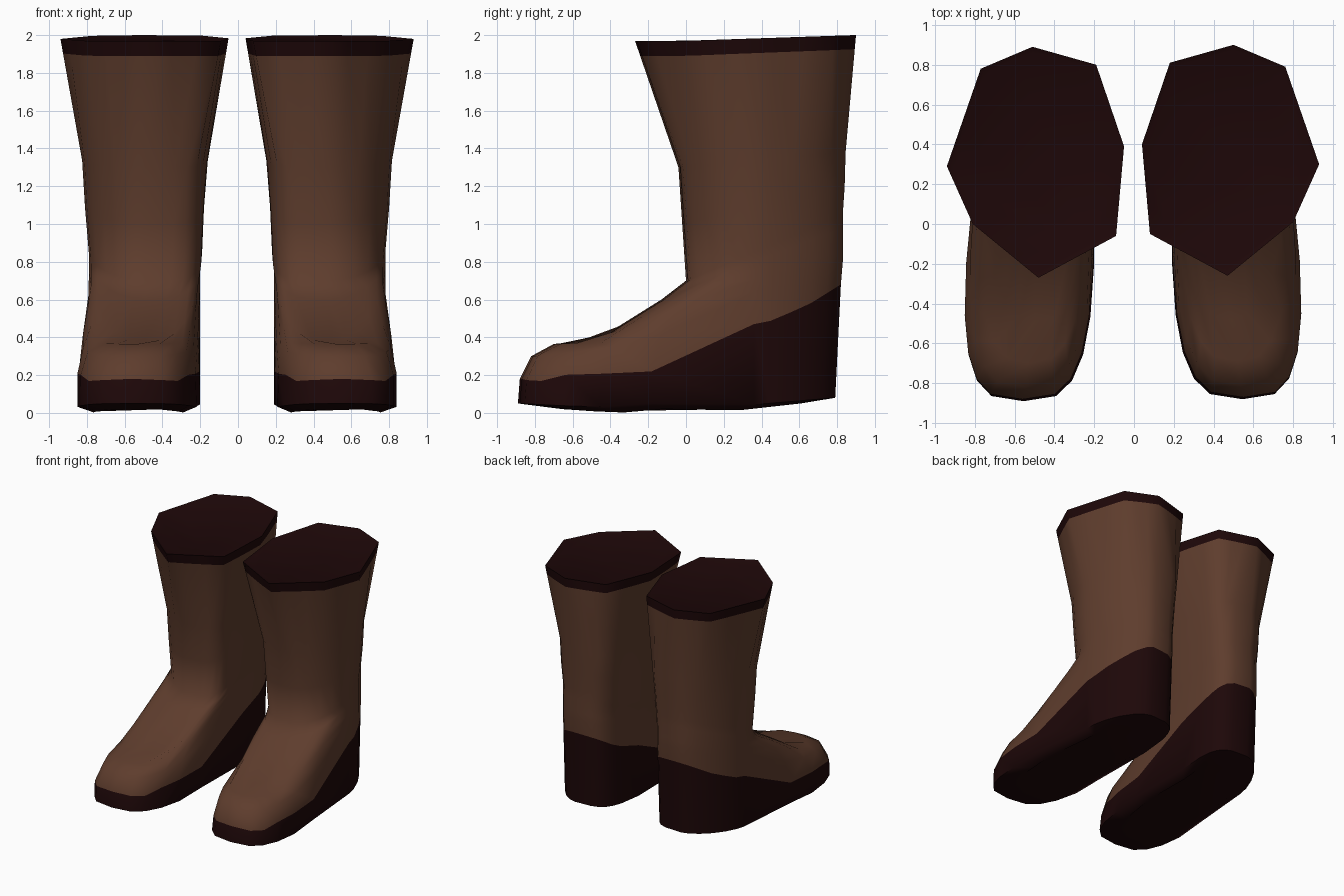
import bpy, bmesh, math
from mathutils import Vector

if "Cube" in bpy.data.objects:
    bpy.data.objects.remove(bpy.data.objects["Cube"])

SIDES = 24
MID_Y = .35  # widest line of the leg


def make_material(name, color):
    m = bpy.data.materials.new(name)
    m.diffuse_color = (*color, 1)
    m.use_nodes = True
    m.node_tree.nodes["Principled BSDF"].inputs["Base Color"].default_value = m.diffuse_color
    return m


LEATHER = make_material("brown leather", (0.112, 0.046, 0.026))
DARK = make_material("dark sole", (0.0125, 0.0022, 0.0025))


def height_at(line, y):
    for (y0, z0), (y1, z1) in zip(line, line[1:]):
        if y <= y1:
            return z0 + (z1 - z0) * (y - y0) / (y1 - y0)
    return line[-1][1]


def ring(line, toe_x, leg_x, p_in, p_out):
    """D-shaped outline; line is its (y, z) side profile, p_in and p_out the front corner squareness."""
    yf, yb = line[0][0], line[-1][0]
    pts = []
    for k in range(SIDES):
        a = 2 * math.pi * k / SIDES
        s, c = math.sin(a), math.cos(a)
        front, inner = c > 0, s > 0
        if front:
            p = p_in if inner else p_out
        else:
            p = 3.8 if inner else 1.65
        u = -math.copysign(abs(s) ** (2 / p), s)
        v = abs(c) ** (2 / p)
        y = MID_Y + ((yf if front else yb) - MID_Y) * v
        t = v if front else 0
        lo = leg_x[0] + (toe_x[0] - leg_x[0]) * t
        hi = leg_x[1] + (toe_x[1] - leg_x[1]) * t
        pts.append(Vector(((lo + hi) / 2 + u * (hi - lo) / 2, y, height_at(line, y))))
    return pts


def shrink(pts, f, dz):
    c = sum(pts, Vector()) / len(pts)
    return [Vector((c.x + (q.x - c.x) * f, c.y + (q.y - c.y) * f, q.z + dz)) for q in pts]


# sole, up to the slanted edge
sole_bottom = ring([(-.89, .05), (-.5, .03), (-.2, .05), (.1, .055), (.3, .04), (.78, .08)],
                   (.185, .925), (.2, .79), 3.3, 3.3)
sole_edge = ring([(-.88, .18), (-.8, .16), (-.7, .2), (-.2, .215), (.0, .33), (.2, .44),
                  (.45, .49), (.65, .58), (.81, .68)], (.195, .925), (.2, .79), 3.3, 3.3)
# foot and shaft
upper = [
    ring([(-.82, .3), (-.5, .33), (-.2, .38), (0, .5), (.3, .62), (.82, .8)],
         (.21, .88), (.2, .79), 3.1, 3.1),
    ring([(-.7, .365), (-.45, .37), (-.2, .5), (0, .58), (.3, .69), (.82, .86)],
         (.24, .82), (.2, .79), 2.9, 2.7),
    ring([(-.49, .375), (-.13, .57), (.1, .67), (.82, .92)], (.22, .78), (.2, .79), 2.6, 2.1),
    ring([(-.13, .6), (.1, .7), (.82, .98)], (.2, .78), (.195, .79), 2.8, 1.9),
    ring([(0, .7), (.3, .83), (.82, 1.05)], (.19, .79), (.19, .79), 3.5, 1.85),
    ring([(-.02, 1.0), (.83, 1.2)], (.18, .81), (.18, .81), 3.8, 1.85),
    ring([(-.04, 1.3), (.835, 1.38)], (.16, .825), (.16, .825), 3.6, 1.85),
]
# eight-cornered rim, clockwise from the front
corners = [(.48, -.27), (.09, -.06), (.05, .39), (.19, .8),
           (.51, .89), (.77, .78), (.94, .29), (.81, 0)]
rim = []
for i, (x, y) in enumerate(corners):
    nx, ny = corners[(i + 1) % 8]
    for t in (0, 1 / 3, 2 / 3):
        px, py = x + (nx - x) * t, y + (ny - y) * t
        rim.append(Vector((px, py, 1.97 + .03 * max(0, py) / .89)))
cuff = [a.lerp(b, .88) for a, b in zip(upper[-1], rim)]

rings = [shrink(sole_bottom, .75, -.03), sole_bottom, sole_edge, *upper, cuff, rim,
         shrink(rim, .95, -.012)]


def build_boot(name, side, dx, dy):
    bm = bmesh.new()
    loops = [[bm.verts.new((side * (q.x + dx), q.y + dy, q.z)) for q in r] for r in rings]
    last = len(loops) - 1
    for i in range(last):
        for k in range(SIDES):
            j = (k + 1) % SIDES
            f = bm.faces.new((loops[i][k], loops[i][j], loops[i + 1][j], loops[i + 1][k]))
            # sole and cuff bands are dark
            f.material_index = 1 if i < 2 or i >= last - 2 else 0
    # closed underside and dark opening
    for loop in (loops[0], loops[-1]):
        bm.faces.new(loop).material_index = 1
    bmesh.ops.recalc_face_normals(bm, faces=bm.faces)
    me = bpy.data.meshes.new(name)
    bm.to_mesh(me)
    bm.free()
    me.materials.append(LEATHER)
    me.materials.append(DARK)
    ob = bpy.data.objects.new(name, me)
    bpy.context.collection.objects.link(ob)
    bpy.ops.object.select_all(action='DESELECT')
    ob.select_set(True)
    bpy.context.view_layer.objects.active = ob
    bpy.ops.object.shade_smooth_by_angle(angle=math.radians(70))


build_boot("left_boot", -1, 0, 0)
build_boot("right_boot", 1, -.01, .01)
